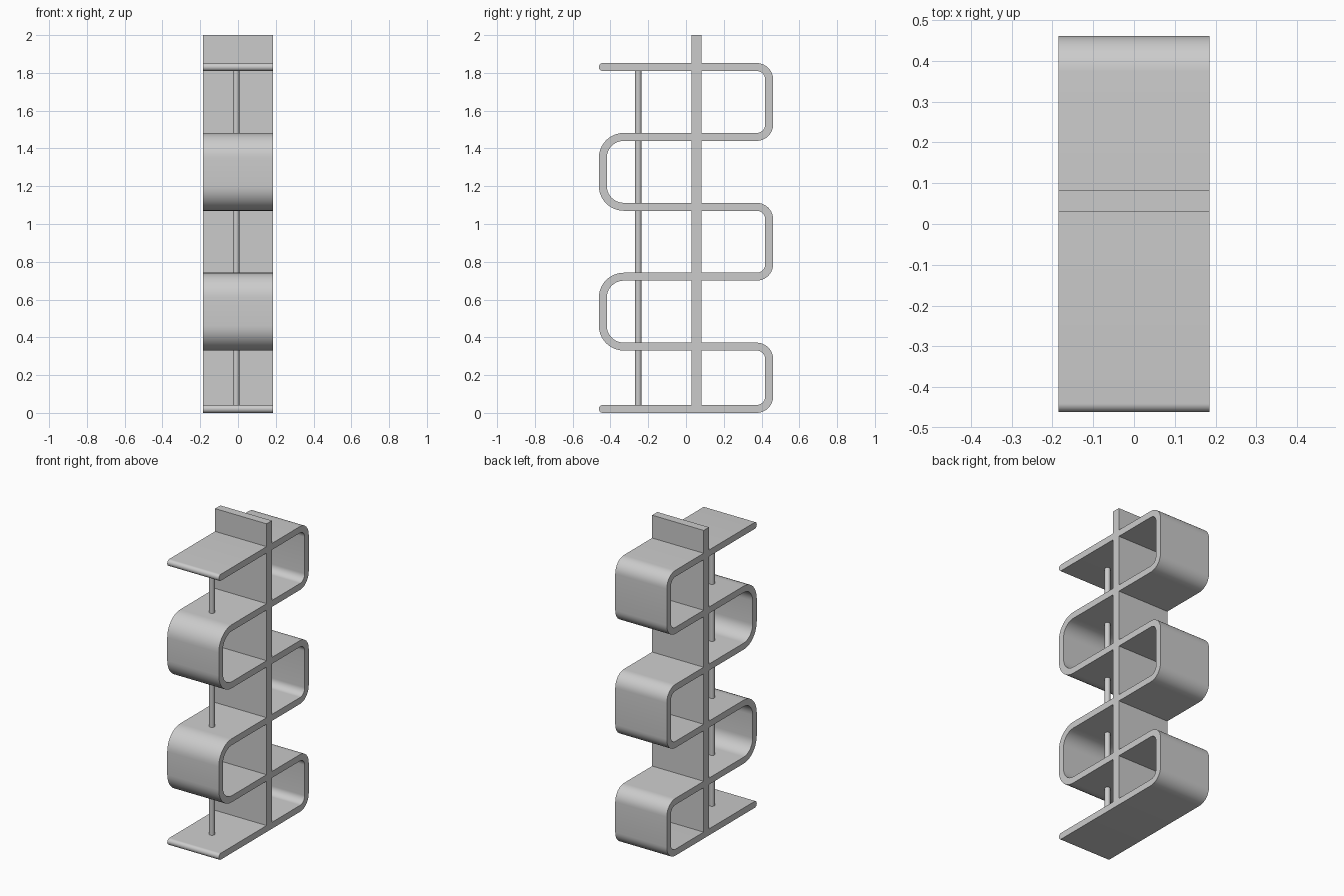
import bpy, bmesh
from math import sin, cos, pi

if "Cube" in bpy.data.objects:
    bpy.data.objects.remove(bpy.data.objects["Cube"])

W = 0.185            # half width in x
T = 0.021            # half thickness of the ribbon
Y = 0.4615           # half depth
LEVELS = [0.021, 0.351, 0.721, 1.091, 1.461, 1.831]
R_BACK, R_FRONT = 0.067, 0.111   # centre-line bend radii
N = 10               # segments per quarter bend


def finish(bm, name):
    bmesh.ops.remove_doubles(bm, verts=bm.verts, dist=1e-5)
    bmesh.ops.recalc_face_normals(bm, faces=bm.faces)
    mesh = bpy.data.meshes.new(name)
    bm.to_mesh(mesh)
    bm.free()
    ob = bpy.data.objects.new(name, mesh)
    bpy.context.collection.objects.link(ob)
    bpy.ops.object.select_all(action='DESELECT')
    ob.select_set(True)
    bpy.context.view_layer.objects.active = ob
    bpy.ops.object.shade_smooth_by_angle(angle=pi / 6)
    return ob


def round_end(z, nz):
    """Half-round nose at the front edge, from the tip inwards."""
    return [(-(Y - T) - T * cos(a), z, 0, nz, T * sin(a))
            for a in (k / 8 * pi / 2 for k in range(9))]


# Serpentine shelf: stations of (y, z, normal y, normal z, half thickness)
stations = round_end(LEVELS[0], -1)
for i, (lo, hi) in enumerate(zip(LEVELS, LEVELS[1:])):
    side = 1 if i % 2 == 0 else -1
    r = R_BACK if side > 0 else R_FRONT
    for start, cz in ((-pi / 2, lo + r), (0, hi - r)):
        for k in range(N + 1):
            a = start + k / N * pi / 2
            stations.append((side * (Y - T - r + r * cos(a)), cz + r * sin(a),
                             cos(a), side * sin(a), T))
stations += reversed(round_end(LEVELS[-1], 1))

bm = bmesh.new()
rings = [[bm.verts.new((x, y + s * h * ny, z + s * h * nz))
          for x, s in ((-W, 1), (W, 1), (W, -1), (-W, -1))]
         for y, z, ny, nz, h in stations]
for a, b in zip(rings, rings[1:]):
    for j in range(4):
        k = (j + 1) % 4
        bm.faces.new((a[j], a[k], b[k], b[j]))
finish(bm, "serpentine_shelf")

# Upright centre panel
bm = bmesh.new()
bmesh.ops.create_cube(bm, size=1)
bottom = LEVELS[0] + T
bmesh.ops.scale(bm, vec=(2 * W, 0.054, 2 - bottom), verts=bm.verts)
bmesh.ops.translate(bm, vec=(0, 0.056, (2 + bottom) / 2), verts=bm.verts)
finish(bm, "centre_panel")

# Thin support rod through the front shelves
bm = bmesh.new()
top = LEVELS[-1] - T
bmesh.ops.create_cone(bm, cap_ends=True, segments=32, radius1=0.017,
                      radius2=0.017, depth=top - bottom)
bmesh.ops.translate(bm, vec=(-0.01, -0.253, (top + bottom) / 2), verts=bm.verts)
finish(bm, "support_rod")
